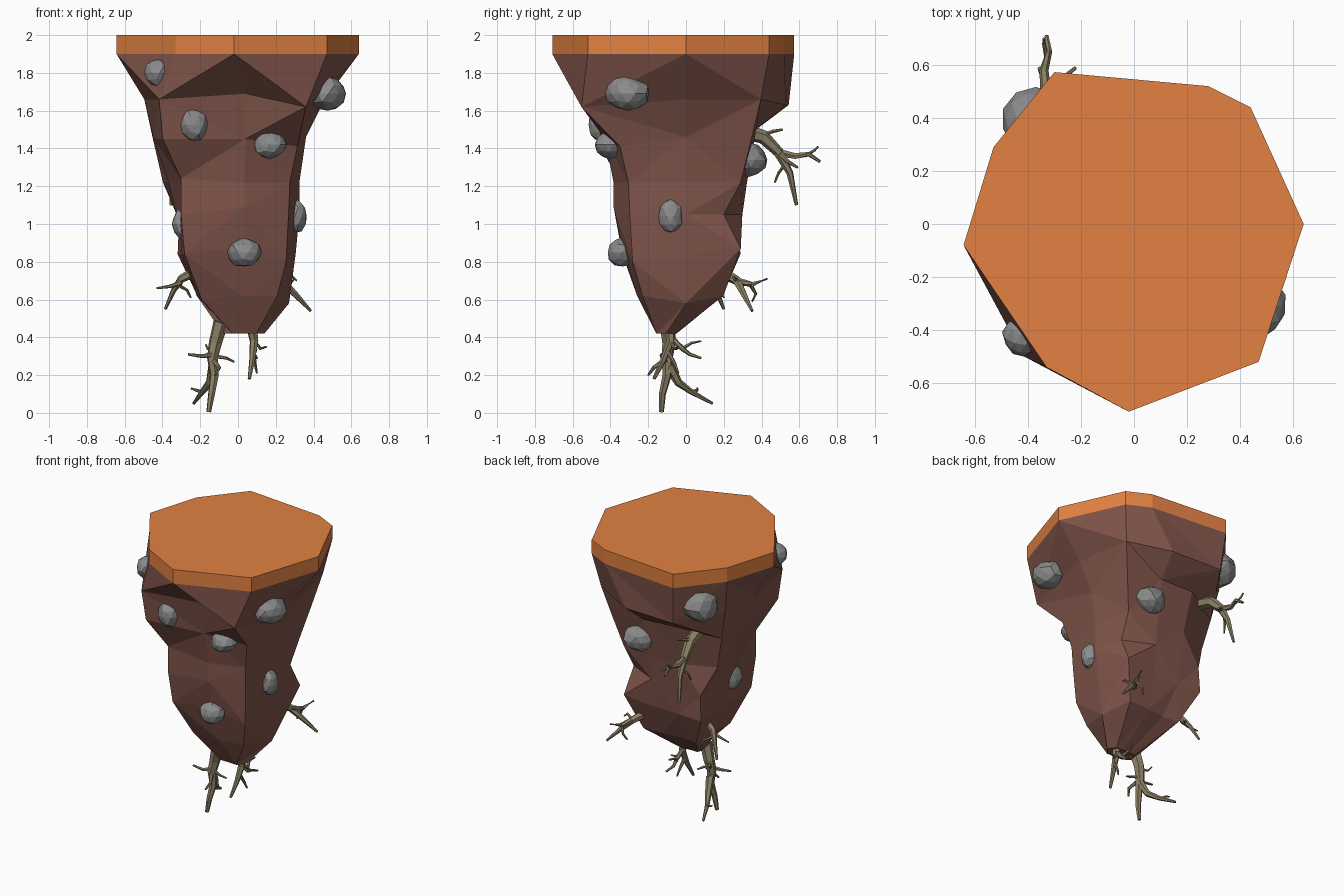
import bpy, bmesh, math, random
from mathutils import Vector, Matrix

random.seed(4)


def material(name, rgb):
    m = bpy.data.materials.new(name)
    m.diffuse_color = (*rgb, 1)
    return m


ORANGE = material("orange", (0.76, 0.22, 0.055))
BROWN = material("brown", (0.22, 0.092, 0.07))
GREY = material("grey", (0.26, 0.26, 0.265))
BARK = material("bark", (0.26, 0.22, 0.13))


def finish(bm, name, mat):
    bmesh.ops.recalc_face_normals(bm, faces=bm.faces[:])
    me = bpy.data.meshes.new(name)
    bm.to_mesh(me)
    bm.free()
    me.materials.append(mat)
    ob = bpy.data.objects.new(name, me)
    bpy.context.collection.objects.link(ob)
    return ob


def loft(bm, rings, tris=False):
    """Skin a list of equal-length point rings and cap both ends."""
    vs = [[bm.verts.new(p) for p in r] for r in rings]
    n = len(vs[0])
    for k, (a, b) in enumerate(zip(vs, vs[1:])):
        for i in range(n):
            j = (i + 1) % n
            if not tris:
                bm.faces.new((a[i], a[j], b[j], b[i]))
            elif (i + k) % 2:
                bm.faces.new((a[i], a[j], b[i]))
                bm.faces.new((a[j], b[j], b[i]))
            else:
                bm.faces.new((a[i], a[j], b[j]))
                bm.faces.new((a[i], b[j], b[i]))
    bm.faces.new(vs[0])
    bm.faces.new(vs[-1])


# Top slab
outline = [(-.643, -.08), (-.33, -.54), (-.02, -.708), (.47, -.52), (.64, 0),
           (.44, .44), (.28, .52), (-.30, .573), (-.53, .29)]
bm = bmesh.new()
loft(bm, [[(x, y, z) for x, y in outline] for z in (1.9, 2.0)])
finish(bm, "top_slab", ORANGE)

# Tapering earth body: radii per column for each height
angles = [187, 230, 275, 312, 0, 45, 78, 117, 152]
levels = [
    (1.66, (.50, .65, .48, .66, .46, .56, .54, .61, .56)),
    (1.45, (.45, .62, .43, .47, .36, .49, .38, .41, .51)),
    (1.22, (.37, .47, .385, .41, .325, .41, .33, .35, .45)),
    (1.05, (.31, .47, .385, .40, .325, .34, .305, .33, .42)),
    (0.84, (.30, .44, .34, .38, .305, .41, .28, .31, .43)),
    (0.62, (.22, .30, .26, .31, .27, .28, .20, .20, .29)),
    (0.42, (.11, .09, .07, .10, .11, .10, .08, .08, .11)),
]
# Angle overrides and height shifts for the ridges
turn = {(0, 3): 303, (3, 5): 36, (3, 8): 138, (4, 8): 138, (5, 8): 138, (6, 8): 138}
shift = {(0, 2): .03, (0, 3): -.04, (0, 7): -.03, (0, 6): -.03, (1, 7): .06, (1, 6): .05,
         (1, 4): .01, (1, 3): -.04, (2, 1): .02, (3, 2): .04, (3, 0): -.08, (3, 8): -.03,
         (4, 5): .03, (4, 3): -.04, (4, 2): .04, (5, 4): -.04, (5, 1): -.02}
rings = [[(x, y, 1.9) for x, y in outline]]
for k, (z, radii) in enumerate(levels):
    base = z < 0.5
    ring = []
    for i, (a, r) in enumerate(zip(angles, radii)):
        t = math.radians(turn.get((k, i), a))
        x, y = r * math.cos(t), r * math.sin(t)
        ring.append((x + .03, y * .7 - .105, z) if base else (x, y, z + shift.get((k, i), 0)))
    rings.append(ring)
bm = bmesh.new()
loft(bm, rings, tris=True)
finish(bm, "earth_body", BROWN)

# Embedded stones: centre and half sizes
stones = [
    ((-.425, -.42, 1.80), (.07, .08, .075)),
    ((-.235, -.445, 1.525), (.08, .075, .09)),
    ((.17, -.405, 1.42), (.09, .08, .075)),
    ((.03, -.335, .85), (.092, .08, .078)),
    ((.475, -.31, 1.69), (.10, .12, .09)),
    ((.305, -.08, 1.04), (.06, .065, .09)),
    ((-.285, -.11, 1.00), (.065, .08, .09)),
    ((.14, .335, 1.34), (.11, .095, .09)),
    ((-.38, .385, 1.74), (.125, .13, .12)),
]
for n, (loc, size) in enumerate(stones):
    bm = bmesh.new()
    bmesh.ops.create_icosphere(bm, subdivisions=2, radius=1)
    spin = Matrix.Rotation(random.uniform(0, 6), 3, 'Z')
    for v in bm.verts:
        p = spin @ v.co * random.uniform(.92, 1.06)
        v.co = Vector(loc) + Vector(a * b for a, b in zip(p, size))
    finish(bm, f"stone_{n + 1}", GREY)


# Roots: each is a set of tapering, branching tubes
def tube(bm, pts, r0, r1, sides=6):
    pts = [Vector(p) for p in pts]
    out = []
    for i, p in enumerate(pts):
        d = pts[min(i + 1, len(pts) - 1)] - pts[max(i - 1, 0)]
        side = d.cross(Vector((.3, .9, .1))).normalized()
        up = d.normalized().cross(side)
        r = r0 + (r1 - r0) * i / (len(pts) - 1)
        out.append([p + r * (math.cos(t) * side + math.sin(t) * up)
                    for t in (math.tau * k / sides for k in range(sides))])
    loft(bm, out)


def root(name, branches):
    bm = bmesh.new()
    for r0, r1, *pts in branches:
        tube(bm, pts, r0 * 1.1, r1 * 1.3)
    finish(bm, name, BARK)


root("root_bottom_large", [
    (.038, .010, (-.09, -.10, .48), (-.12, -.09, .37), (-.135, -.10, .29),
     (-.125, -.10, .20), (-.14, -.125, .10), (-.155, -.13, .005)),
    (.026, .006, (-.13, -.09, .25), (-.15, -.04, .16), (-.19, .03, .11), (-.235, .14, .05)),
    (.010, .004, (-.19, .03, .11), (-.22, .06, .12), (-.25, .06, .13)),
    (.013, .005, (-.13, -.11, .31), (-.19, -.13, .30), (-.265, -.13, .31)),
    (.013, .005, (-.13, -.11, .28), (-.10, -.17, .24), (-.12, -.20, .20)),
    (.010, .004, (-.12, -.10, .30), (-.06, -.12, .29), (-.02, -.10, .27)),
    (.010, .004, (-.11, -.09, .36), (-.16, -.05, .34), (-.17, -.02, .36)),
])
root("root_bottom_small", [
    (.028, .007, (.07, -.09, .47), (.085, -.08, .38), (.075, -.12, .28), (.06, -.17, .18)),
    (.015, .005, (.08, -.08, .40), (.09, -.02, .34), (.085, .02, .31), (.10, .08, .29)),
    (.012, .004, (.08, -.10, .33), (.09, -.06, .26), (.10, -.04, .21)),
    (.010, .004, (.085, -.08, .38), (.12, -.06, .34), (.15, -.04, .35)),
    (.010, .004, (.09, -.02, .34), (.07, .03, .37), (.08, .08, .38)),
])
root("root_left", [
    (.026, .006, (-.20, .09, .76), (-.30, .12, .71), (-.34, .16, .65), (-.385, .20, .55)),
    (.012, .004, (-.30, .12, .69), (-.36, .12, .67), (-.43, .13, .66)),
    (.010, .004, (-.32, .14, .68), (-.27, .18, .65), (-.25, .20, .61)),
])
root("root_right", [
    (.030, .006, (.16, .18, .75), (.23, .27, .70), (.31, .31, .62), (.385, .35, .54)),
    (.020, .005, (.23, .26, .70), (.27, .35, .68), (.30, .43, .71)),
    (.010, .004, (.27, .34, .68), (.24, .37, .63), (.22, .35, .59)),
    (.010, .004, (.24, .27, .70), (.29, .25, .72), (.31, .26, .70)),
])
root("root_back", [
    (.042, .007, (-.31, .28, 1.50), (-.32, .41, 1.46), (-.33, .49, 1.38),
     (-.335, .55, 1.27), (-.355, .585, 1.10)),
    (.020, .006, (-.33, .48, 1.38), (-.34, .58, 1.36), (-.32, .65, 1.37), (-.33, .71, 1.33)),
    (.008, .004, (-.33, .63, 1.36), (-.34, .68, 1.39), (-.34, .70, 1.41)),
    (.014, .005, (-.33, .49, 1.38), (-.28, .54, 1.33), (-.22, .59, 1.30)),
    (.012, .005, (-.33, .40, 1.47), (-.31, .46, 1.49), (-.29, .51, 1.50)),
    (.010, .004, (-.33, .52, 1.31), (-.36, .49, 1.27), (-.37, .47, 1.22)),
])
